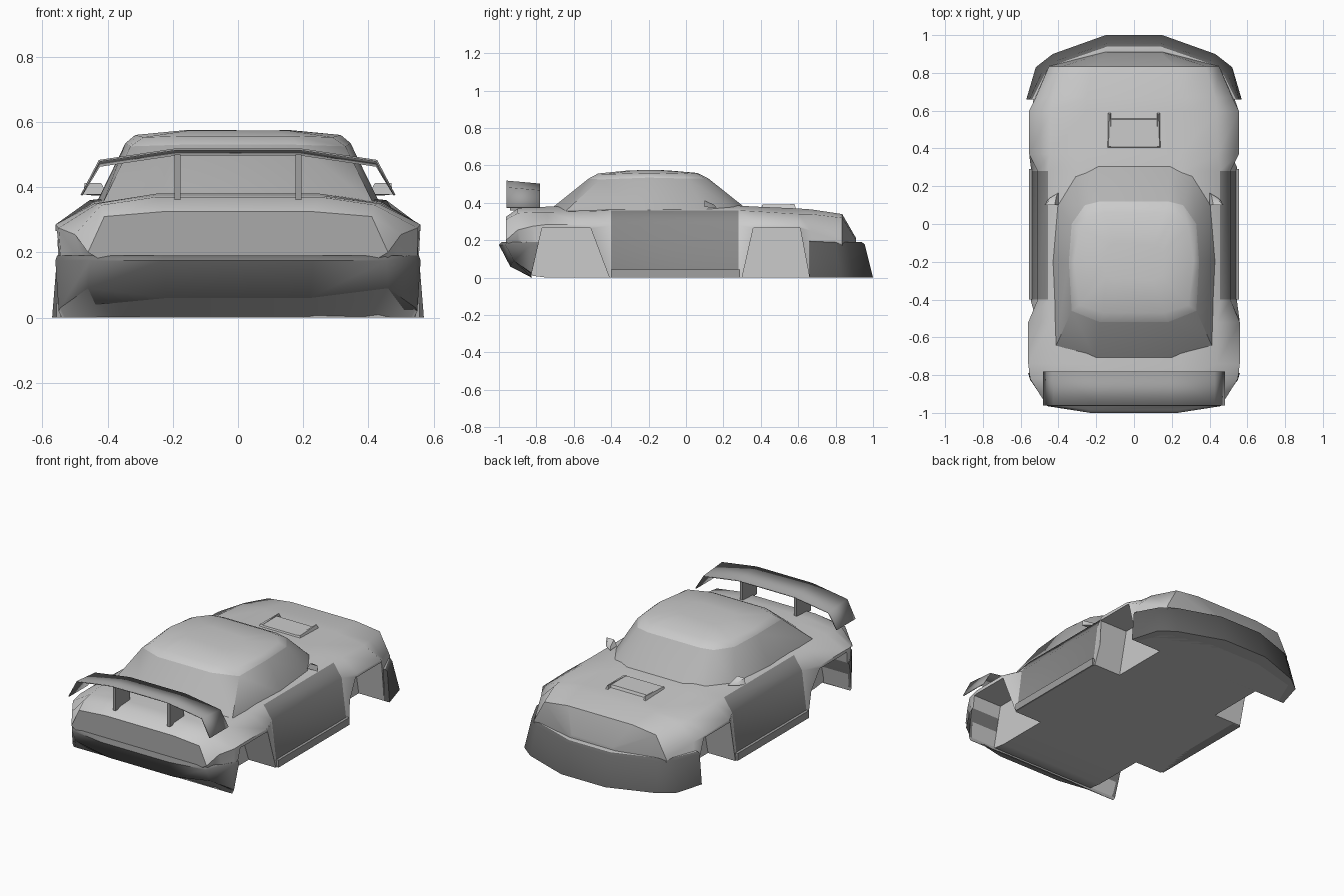
import bpy, bmesh, math

if "Cube" in bpy.data.objects:
    bpy.data.objects.remove(bpy.data.objects["Cube"])


def finish(ob, angle=50):
    bpy.ops.object.select_all(action='DESELECT')
    ob.select_set(True)
    bpy.context.view_layer.objects.active = ob
    bpy.ops.object.shade_smooth_by_angle(angle=math.radians(angle))


def paint(ob, grey, test=None):
    """Give a whole part, or the faces passing a test, a grey tone."""
    name = "grey_%02d" % round(grey * 100)
    mat = bpy.data.materials.get(name) or bpy.data.materials.new(name)
    mat.diffuse_color = (grey, grey, grey, 1)
    mat.use_nodes = True
    mat.node_tree.nodes["Principled BSDF"].inputs["Base Color"].default_value = mat.diffuse_color
    ob.data.materials.append(mat)
    slot = len(ob.data.materials) - 1
    for f in ob.data.polygons:
        if test is None or test(f.center, f.normal):
            f.material_index = slot


def make(name, bm):
    bmesh.ops.recalc_face_normals(bm, faces=bm.faces)
    me = bpy.data.meshes.new(name)
    bm.to_mesh(me)
    bm.free()
    ob = bpy.data.objects.new(name, me)
    bpy.context.collection.objects.link(ob)
    return ob


def skin(name, rings, first=True, last=True):
    """Join matching closed rings with faces, optionally capping the ends."""
    bm = bmesh.new()
    rings = [[bm.verts.new(p) for p in r] for r in rings]
    n = len(rings[0])
    for a, b in zip(rings, rings[1:]):
        for i in range(n):
            j = (i + 1) % n
            bm.faces.new((a[i], a[j], b[j], b[i]))
    if first:
        bm.faces.new(rings[0])
    if last:
        bm.faces.new(rings[-1])
    return make(name, bm)


def loft(name, halves, **caps):
    """Skin rings given as right-hand halves, mirrored in x."""
    return skin(name, [list(h) + [(-x, y, z) for x, y, z in reversed(h)]
                       for h in halves], **caps)


def box(name, x0, x1, y0, y1, z0, z1, inset=0):
    def rect(z, i):
        return [(x0 + i, y0 + i, z), (x1 - i, y0 + i, z),
                (x1 - i, y1 - i, z), (x0 + i, y1 - i, z)]
    return skin(name, [rect(z0, 0), rect(z1, inset)])


# Main body: y, then deck edge, shoulder, waist and floor edge as (x, z)
stations = [
    (-.963, (.23, .325), (.41, .31), (.46, .20), (.40, .165)),
    (-.90, (.25, .37), (.42, .345), (.50, .255), (.46, .13)),
    (-.82, (.25, .375), (.43, .35), (.55, .275), (.53, .01)),
    (-.74, (.25, .38), (.44, .35), (.56, .285), (.55, 0)),
    (-.52, (.25, .38), (.44, .355), (.56, .285), (.55, 0)),
    (-.40, (.25, .38), (.455, .36), (.51, .28), (.545, 0)),
    (.28, (.25, .385), (.455, .36), (.51, .28), (.545, 0)),
    (.37, (.25, .38), (.445, .355), (.555, .285), (.55, 0)),
    (.60, (.25, .37), (.44, .34), (.555, .28), (.55, 0)),
    (.67, (.25, .365), (.43, .34), (.52, .25), (.53, 0)),
    (.835, (.22, .34), (.38, .32), (.45, .19), (.46, 0)),
    (.91, (.14, .21), (.15, .20), (.16, .18), (.17, 0)),
]
body = loft("body", [[(x, y, z) for x, z in pts] for y, *pts in stations])

# Rear bumper face and the rising underside below it
lip = [(.22, -.94, .06), (.46, -.92, .09), (.545, -.832, .03), (.55, -.826, .02)]
rear_bumper = loft("rear_bumper", [
    lip,
    [(.23, -1.0, .175), (.455, -.965, .175), (.545, -.83, .175), (.56, -.79, .175)],
    [(.23, -.985, .19), (.45, -.955, .19), (.54, -.83, .19), (.555, -.787, .19)],
])
underside = loft("rear_underside", [
    [(.22, -.82, 0), (.38, -.825, 0), (.53, -.83, 0), (.54, -.828, 0)], lip])

# Front bumper, flaring out towards the ground
front_bumper = loft("front_bumper", [
    [(.15, 1.0, 0), (.43, .90, 0), (.52, .83, 0), (.57, .66, 0)],
    [(.145, .955, .18), (.41, .865, .18), (.49, .80, .18), (.555, .66, .185)],
    [(.14, .94, .19), (.40, .85, .19), (.475, .79, .19), (.54, .66, .195)],
    [(.13, .90, .192), (.37, .82, .192), (.43, .77, .192), (.49, .66, .195)],
])

# Wheel wells cut from the body
for s in (-1, 1):
    for y0, y1, t0, t1 in ((-.83, -.41, -.77, -.51), (.30, .66, .36, .61)):
        side = [(y0, -.05), (y1, -.05), (y1, 0), (t1, .265), (t0, .265), (y0, 0)]
        cut = skin("wheel_well_cutter", [[(s * x, y, z) for y, z in side] for x in (.36, .75)])
        cut.hide_render = True
        m = body.modifiers.new("wheel_well", 'BOOLEAN')
        m.operation = 'DIFFERENCE'
        m.solver = 'EXACT'
        m.object = cut
        bpy.context.view_layer.objects.active = body
        bpy.ops.object.modifier_apply(modifier=m.name)
        bpy.data.objects.remove(cut)

# Cabin with rounded roof
cabin = loft("cabin", [
    [(.19, .315, .375), (.31, .26, .37), (.41, .11, .35), (.435, -.2, .35),
     (.415, -.65, .35), (.2, -.72, .37)],
    [(.18, .12, .53), (.26, .10, .53), (.33, .0, .53), (.345, -.2, .535),
     (.33, -.46, .525), (.18, -.52, .53)],
    [(.16, .06, .56), (.22, .05, .56), (.29, -.02, .555), (.315, -.2, .56),
     (.29, -.43, .553), (.16, -.47, .557)],
    [(.10, -.1, .574), (.12, -.11, .574), (.15, -.15, .575), (.16, -.2, .575),
     (.15, -.28, .574), (.10, -.3, .574)],
], first=False)

# Rear wing: thin cranked blade with drooping ends
line = [(-.48, .375), (-.425, .465), (-.19, .50), (.19, .50), (.425, .465), (.48, .375)]
bm = bmesh.new()
cols = [(bm.verts.new((x, -.78, z)), bm.verts.new((x, -.96, z + .016 * (abs(x) < .45))))
        for x, z in line]
for (a, b), (c, d) in zip(cols, cols[1:]):
    bm.faces.new((a, b, d, c))
wing = make("rear_wing", bm)
m = wing.modifiers.new("thickness", 'SOLIDIFY')
m.thickness = .006
m.offset = 0

dark = [wing]
trim = []
for s in (-1, 1):
    # Wing struts
    dark.append(box("wing_strut", s * .185 - .009, s * .185 + .009, -.94, -.80, .36, .50))
    # Sill strips
    dark.append(box("sill", *sorted((s * .50, s * .556)), -.40, .29, 0, .045))
    # Door mirrors
    trim.append(skin("door_mirror", [
        [(s * .40, .10, .378), (s * .475, .10, .378), (s * .47, .10, .413), (s * .42, .10, .413)],
        [(s * .40, .165, .375), (s * .45, .135, .375), (s * .44, .135, .39), (s * .41, .15, .39)]]))
    # Scoop side ridges
    trim.append(skin("scoop_side", [
        [(s * .145, .40, .365), (s * .12, .40, .365), (s * .12, .59, .36), (s * .14, .59, .36)],
        [(s * .135, .41, .39), (s * .12, .41, .39), (s * .125, .58, .393), (s * .13, .58, .393)]]))

# Bonnet scoop top
trim.append(box("bonnet_scoop", -.13, .13, .40, .56, .365, .388, .008))

# Grey tones: light upper panels, darker glass, doors, tail and bumpers
paint(body, .65)
paint(body, .25, lambda c, n: abs(n.x) > .5 and abs(c.x) > .45 and -.41 < c.y < .31)
paint(body, .40, lambda c, n: abs(n.y) > .6 and (c.y < -.9 or c.y > .8))
paint(cabin, .45)
paint(cabin, .65, lambda c, n: n.z > .8)
paint(rear_bumper, .20)
paint(front_bumper, .12)
paint(front_bumper, .50, lambda c, n: n.z < -.8 or n.z > .95)
paint(underside, .45)
for ob in dark:
    paint(ob, .35)
for ob in trim:
    paint(ob, .60)
for ob in [body, rear_bumper, underside, front_bumper, cabin] + trim + dark:
    finish(ob)
